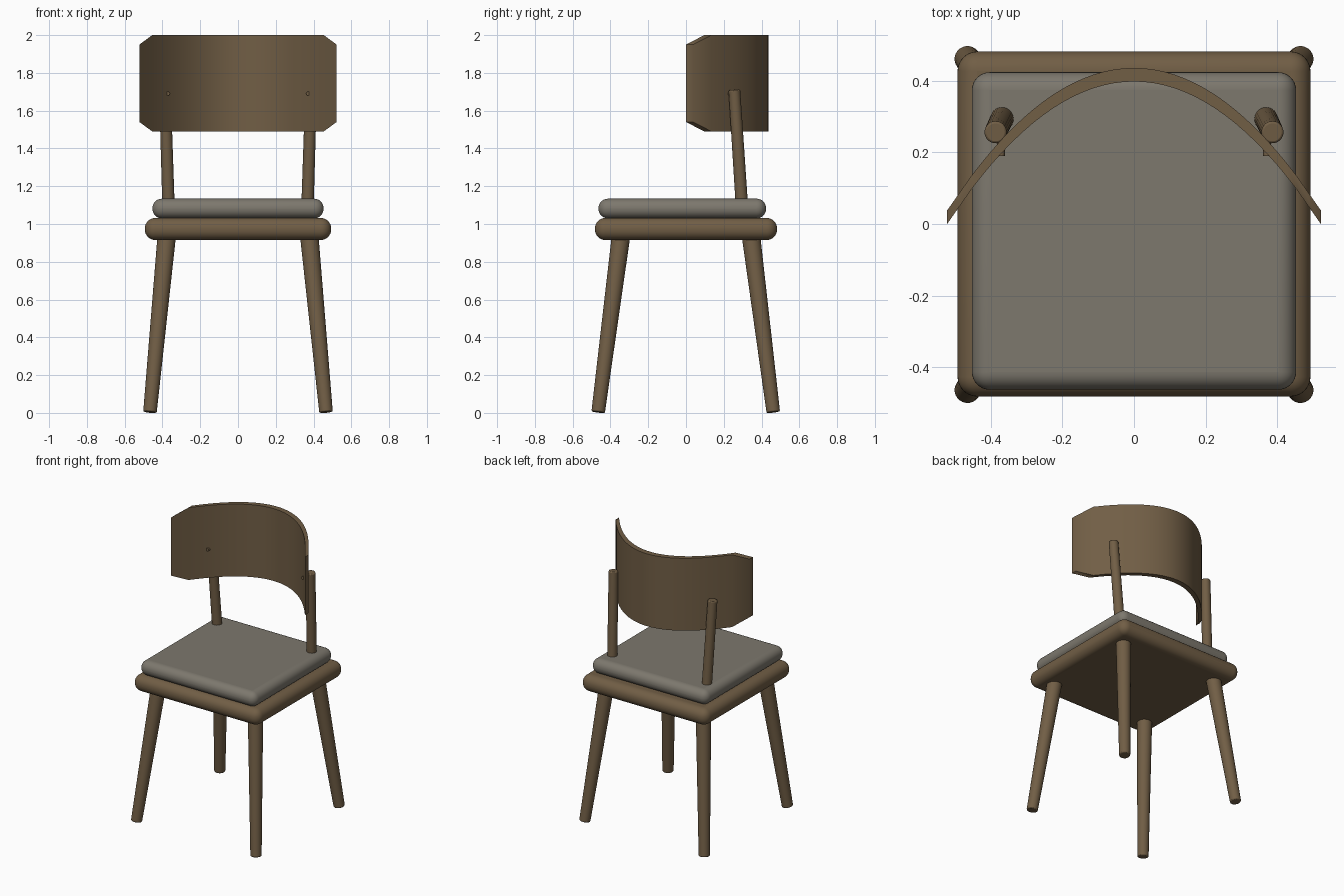
import bpy, bmesh, math
from mathutils import Vector

if "Cube" in bpy.data.objects:
    bpy.data.objects.remove(bpy.data.objects["Cube"])


def material(name, color):
    m = bpy.data.materials.new(name)
    m.diffuse_color = (*color, 1)
    m.use_nodes = True
    m.node_tree.nodes["Principled BSDF"].inputs["Base Color"].default_value = m.diffuse_color
    return m


WOOD = material("walnut wood", (0.165, 0.112, 0.060))
FABRIC = material("grey fabric", (0.205, 0.188, 0.155))


def finish(name, bm, mat, bevel=0, segments=2):
    bmesh.ops.recalc_face_normals(bm, faces=bm.faces)
    me = bpy.data.meshes.new(name)
    bm.to_mesh(me)
    bm.free()
    me.materials.append(mat)
    ob = bpy.data.objects.new(name, me)
    bpy.context.collection.objects.link(ob)
    if bevel:
        mod = ob.modifiers.new("rounding", "BEVEL")
        mod.width, mod.segments = bevel, segments
        mod.limit_method, mod.angle_limit = "ANGLE", math.radians(50)
    bpy.ops.object.select_all(action="DESELECT")
    ob.select_set(True)
    bpy.context.view_layer.objects.active = ob
    bpy.ops.object.shade_smooth_by_angle(angle=math.radians(40))
    return ob


def slab(name, lo, hi, mat, bevel):
    """Box between two corners with fully rounded edges."""
    lo, hi = Vector(lo), Vector(hi)
    bm = bmesh.new()
    bmesh.ops.create_cube(bm, size=1)
    for v in bm.verts:
        v.co = Vector((v.co[i] * (hi[i] - lo[i]) + (hi[i] + lo[i]) / 2 for i in range(3)))
    finish(name, bm, mat, bevel, 8)


def rod(name, a, b, ra, rb, bevel=0.006):
    """Tapered round rod from a to b."""
    a, b = Vector(a), Vector(b)
    axis = b - a
    bm = bmesh.new()
    bmesh.ops.create_cone(bm, cap_ends=True, segments=24, radius1=ra, radius2=rb,
                          depth=axis.length)
    turn = axis.to_track_quat("Z", "Y")
    for v in bm.verts:
        v.co = turn @ v.co + (a + b) / 2
    finish(name, bm, WOOD, bevel)


# Seat frame and cushion
slab("seat_frame", (-0.493, -0.482, 0.915), (0.493, 0.482, 1.032), WOOD, 0.055)
slab("seat_cushion", (-0.453, -0.463, 1.03), (0.453, 0.424, 1.134), FABRIC, 0.05)

for s, side in ((-1, "left"), (1, "right")):
    # Splayed tapered legs
    rod(f"front_leg_{side}", (s * 0.466, -0.465, 0.004), (s * 0.378, -0.345, 0.93), 0.036, 0.049)
    rod(f"back_leg_{side}", (s * 0.466, 0.462, 0.004), (s * 0.378, 0.345, 0.93), 0.036, 0.049)
    # Back posts leaning forward, with a dowel into the backrest
    rod(f"back_post_{side}", (s * 0.365, 0.302, 1.0), (s * 0.387, 0.256, 1.71), 0.033, 0.031)
    rod(f"dowel_{side}", (s * 0.372, 0.26, 1.69), (s * 0.372, 0.19, 1.69), 0.011, 0.011, 0)

# Curved backrest with clipped corners: parabola in plan, constant depth in y
HALF, CLIP_X, CLIP_Z, DEPTH = 0.522, 0.068, 0.05, 0.038
Z0, Z1 = 1.49, 2.0
n = 32
inner_half = HALF - CLIP_X
xs = [-HALF] + [inner_half * (2 * i / n - 1) for i in range(n + 1)] + [HALF]
bm = bmesh.new()
rings = []
for x in xs:
    clip = CLIP_Z if abs(x) > inner_half + 0.001 else 0
    y = 0.398 * (1 - (x / HALF) ** 2)
    rings.append([bm.verts.new(p) for p in (
        (x, y, Z0 + clip), (x, y + DEPTH, Z0 + clip),
        (x, y + DEPTH, Z1 - clip), (x, y, Z1 - clip))])
for p, q in zip(rings, rings[1:]):
    for i in range(4):
        j = (i + 1) % 4
        bm.faces.new((p[i], p[j], q[j], q[i]))
bm.faces.new(rings[0])
bm.faces.new(rings[-1])
finish("backrest", bm, WOOD)
